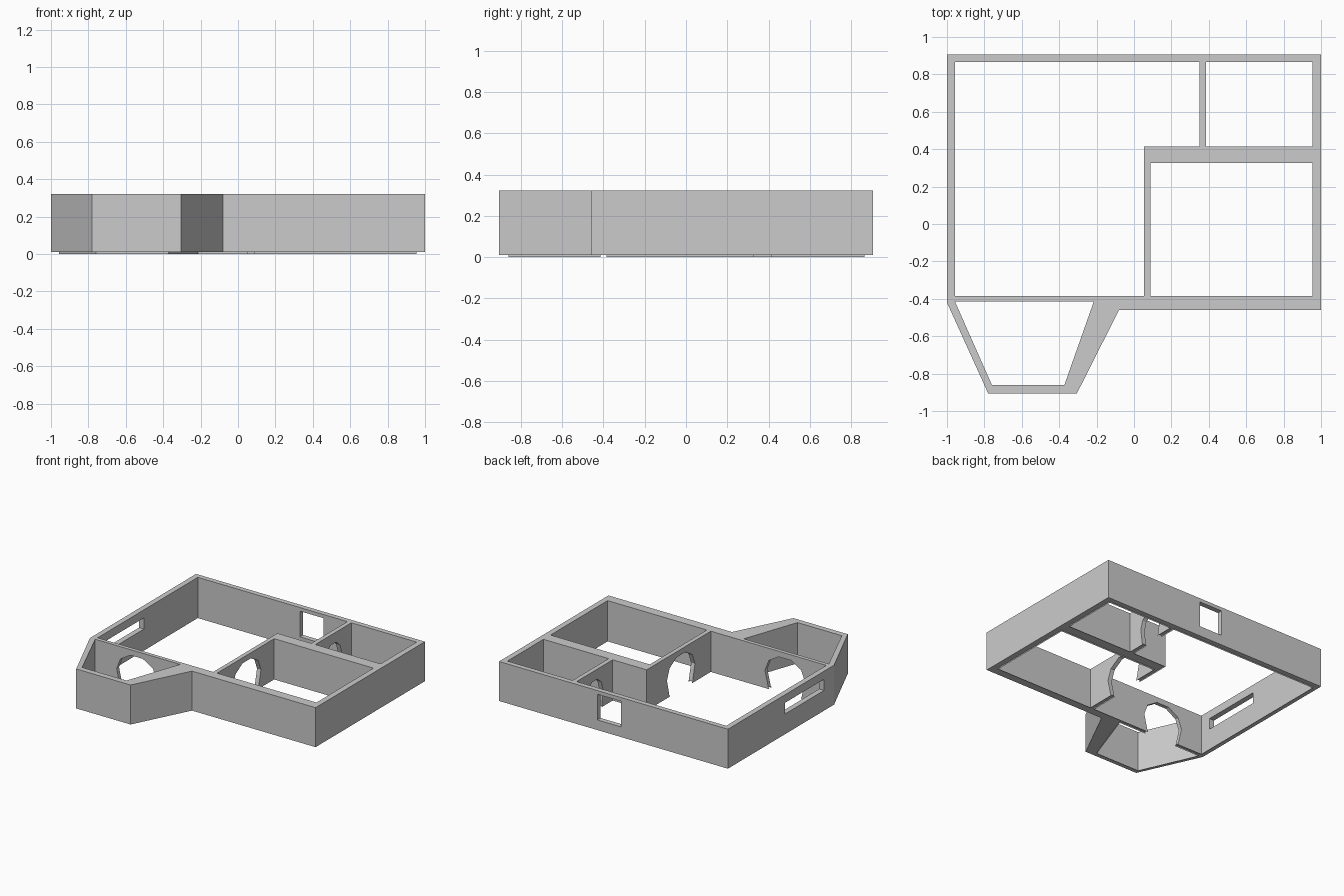
import bpy, bmesh
from math import sin, cos, pi
from mathutils import Vector

if "Cube" in bpy.data.objects:
    bpy.data.objects.remove(bpy.data.objects["Cube"])

BASE, TOP = 0.01, 0.322


def prism(name, pts, direction):
    """Extrude a closed 3D polygon along a direction."""
    bm = bmesh.new()
    face = bm.faces.new([bm.verts.new(p) for p in pts])
    ext = bmesh.ops.extrude_face_region(bm, geom=[face])
    moved = [v for v in ext["geom"] if isinstance(v, bmesh.types.BMVert)]
    bmesh.ops.translate(bm, verts=moved, vec=Vector(direction))
    bmesh.ops.recalc_face_normals(bm, faces=bm.faces)
    me = bpy.data.meshes.new(name)
    bm.to_mesh(me)
    bm.free()
    ob = bpy.data.objects.new(name, me)
    bpy.context.collection.objects.link(ob)
    return ob


def cut(target, cutter):
    cutter.hide_render = True
    mod = target.modifiers.new("cut", 'BOOLEAN')
    mod.operation, mod.solver, mod.object = 'DIFFERENCE', 'EXACT', cutter
    bpy.context.view_layer.objects.active = target
    bpy.ops.object.modifier_apply(modifier=mod.name)
    bpy.data.objects.remove(cutter)


def plan(pts, z):
    return [(x, y, z) for x, y in pts]


def arch(half, spring, rise, foot):
    """Horseshoe arch profile as (offset, height)."""
    top = [(half * cos(i * pi / 5), spring + rise * sin(i * pi / 5)) for i in range(6)]
    return [(foot, -0.01)] + top + [(-foot, -0.01)]


# outer walls
outline = [(-1, .905), (1, .905), (1, -.46), (-.08, -.46),
           (-.305, -.905), (-.78, -.905), (-1, -.42)]
walls = prism("walls", plan(outline, BASE), (0, 0, TOP - BASE))

# rooms
rooms = [
    [(-.957, .865), (.35, .865), (.35, .415), (.053, .415), (.053, -.385), (-.957, -.385)],
    [(.385, .865), (.955, .865), (.955, .415), (.385, .415)],
    [(.087, .327), (.955, .327), (.955, -.385), (.087, -.385)],
    [(-.957, -.415), (-.215, -.415), (-.372, -.86), (-.76, -.86)],
]
for room in rooms:
    cut(walls, prism("room_cutter", plan(room, -.1), (0, 0, 1)))

# arched doorways
big, small = arch(.175, .14, .145, .14), arch(.105, .13, .118, .085)
cut(walls, prism("bay_door", [(-.595 + a, -.45, z) for a, z in big], (0, .1, 0)))
cut(walls, prism("side_door", [(.03, -.013 + a, z) for a, z in big], (.08, 0, 0)))
cut(walls, prism("small_door", [(.33, .64 + a, z) for a, z in small], (.08, 0, 0)))

# windows
cut(walls, prism("back_window", [(-.065, .8, .09), (.14, .8, .09),
                                 (.14, .8, .293), (-.065, .8, .293)], (0, .2, 0)))
cut(walls, prism("left_window", [(-1.1, -.295, .17), (-1.1, .195, .17),
                                 (-1.1, .195, .258), (-1.1, -.295, .258)], (.2, 0, 0)))

# thin skirts under the room faces, broken at the doorways
runs = [
    [(-.735, -.385), (-.957, -.385), (-.957, .865), (.35, .865), (.35, .725)],
    [(.35, .555), (.35, .415), (.053, .415), (.053, .127)],
    [(.053, -.153), (.053, -.385), (-.455, -.385)],
    [(.385, .725), (.385, .865), (.955, .865), (.955, .415), (.385, .415), (.385, .555)],
    [(.087, .127), (.087, .327), (.955, .327), (.955, -.385), (.087, -.385), (.087, -.153)],
    [(-.735, -.415), (-.957, -.415), (-.76, -.86), (-.372, -.86), (-.215, -.415), (-.455, -.415)],
]
verts, faces = [], []
for run in runs:
    for a, b in zip(run, run[1:]):
        n = len(verts)
        verts += [(*a, 0), (*b, 0), (*b, BASE), (*a, BASE)]
        faces.append((n, n + 1, n + 2, n + 3))
me = bpy.data.meshes.new("wall_skirts")
me.from_pydata(verts, [], faces)
bpy.context.collection.objects.link(bpy.data.objects.new("wall_skirts", me))
